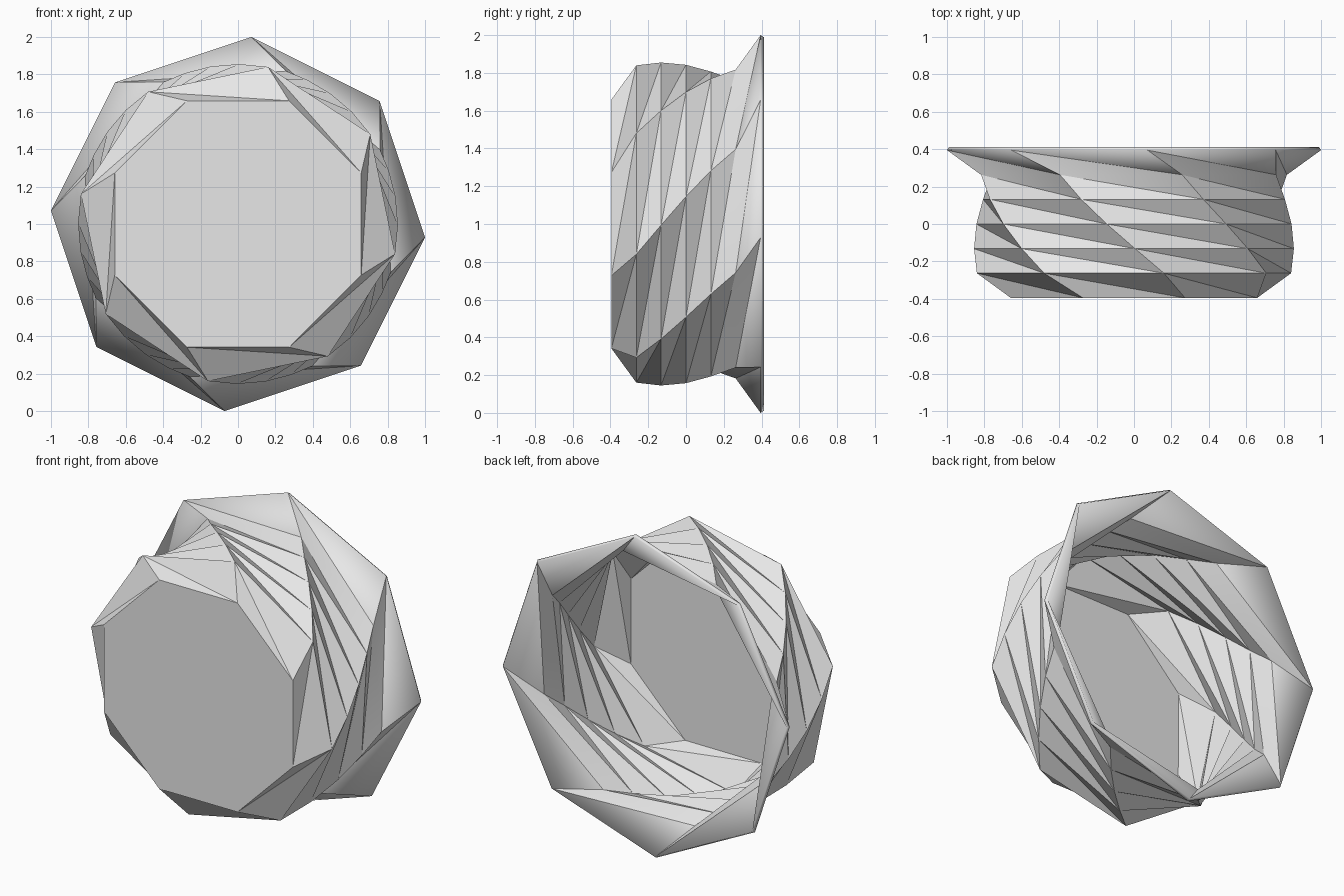
import bpy, bmesh
from math import radians, cos, sin

SIDES = 8
CENTRE_Z = 1.0
# Cross-sections from base to rim: depth, radius, turn in degrees
RINGS = [(-0.395, 0.713, -22.5), (-0.263, 0.855, -10.8), (-0.132, 0.855, -0.4),
         (0.0, 0.855, 9.8), (0.132, 0.855, 19.3), (0.263, 0.857, 27.5),
         (0.395, 1.0025, 40.9)]

cube = bpy.data.objects.get("Cube")
if cube:
    bpy.data.objects.remove(cube, do_unlink=True)

# Plain grey finish
grey = bpy.data.materials.new("light_grey")
grey.use_nodes = True
grey.diffuse_color = (0.8, 0.8, 0.8, 1)
grey.node_tree.nodes["Principled BSDF"].inputs["Base Color"].default_value = (0.8, 0.8, 0.8, 1)

# Twisted octagonal bowl lying on its side, open to the back
bm = bmesh.new()
rings = []
for y, r, turn in RINGS:
    angles = [radians(turn + 360 * i / SIDES) for i in range(SIDES)]
    rings.append([bm.verts.new((r * cos(a), y, CENTRE_Z + r * sin(a))) for a in angles])

# Walls, split along the long diagonal so each panel folds inward
for low, high in zip(rings, rings[1:]):
    for i in range(SIDES):
        j = (i + 1) % SIDES
        bm.faces.new((low[i], low[j], high[j]))
        bm.faces.new((low[i], high[j], high[i]))

# Flat base
bm.faces.new(rings[0])
bmesh.ops.recalc_face_normals(bm, faces=bm.faces)
base = bm.faces[:][-1]
if base.normal.y > 0:
    bmesh.ops.reverse_faces(bm, faces=bm.faces)

mesh = bpy.data.meshes.new("twisted_bowl")
bm.to_mesh(mesh)
bm.free()
mesh.materials.append(grey)
bowl = bpy.data.objects.new("twisted_bowl", mesh)
bpy.context.collection.objects.link(bowl)

# Smooth panels with crisp corners
bpy.ops.object.select_all(action='DESELECT')
bowl.select_set(True)
bpy.context.view_layer.objects.active = bowl
bpy.ops.object.shade_smooth_by_angle(angle=radians(30))

# Thin wall, grown inward
wall = bowl.modifiers.new("wall", 'SOLIDIFY')
wall.thickness = 0.02
wall.offset = -1
